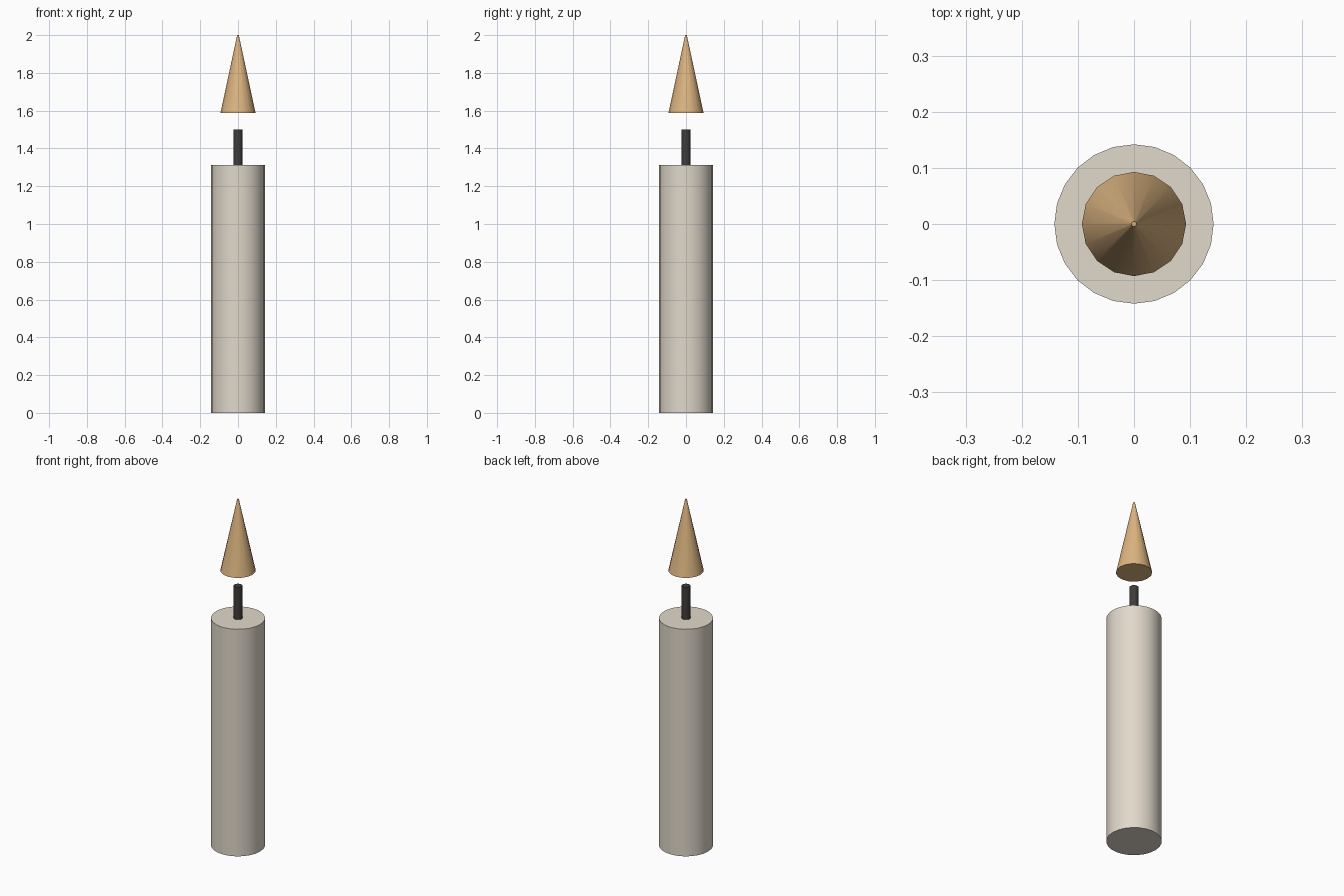
import bpy
import math

cube = bpy.data.objects.get("Cube")
if cube:
    bpy.data.objects.remove(cube, do_unlink=True)


def material(name, colour):
    mat = bpy.data.materials.new(name)
    mat.use_nodes = True
    rgba = (*colour, 1.0)
    mat.diffuse_color = rgba
    mat.node_tree.nodes["Principled BSDF"].inputs["Base Color"].default_value = rgba
    return mat


def tapered_part(name, sides, bottom, top, base_radius, tip_radius, mat):
    """Smooth-sided round part standing between two heights."""
    bpy.ops.mesh.primitive_cone_add(
        vertices=sides, radius1=base_radius, radius2=tip_radius,
        depth=top - bottom, location=(0, 0, (bottom + top) / 2))
    part = bpy.context.object
    part.name = name
    part.data.materials.append(mat)
    bpy.ops.object.shade_smooth_by_angle(angle=math.radians(40))
    return part


wax = material("cream wax", (0.75, 0.69, 0.59))
char = material("charred black", (0.05, 0.047, 0.045))
glow = material("warm amber", (0.72, 0.46, 0.22))

# Candle body, wick and floating flame
tapered_part("candle_body", 24, 0, 1.313, 0.142, 0.142, wax)
tapered_part("wick", 12, 1.3, 1.5, 0.0235, 0.0235, char)
tapered_part("flame", 16, 1.587, 2, 0.093, 0.0045, glow)
